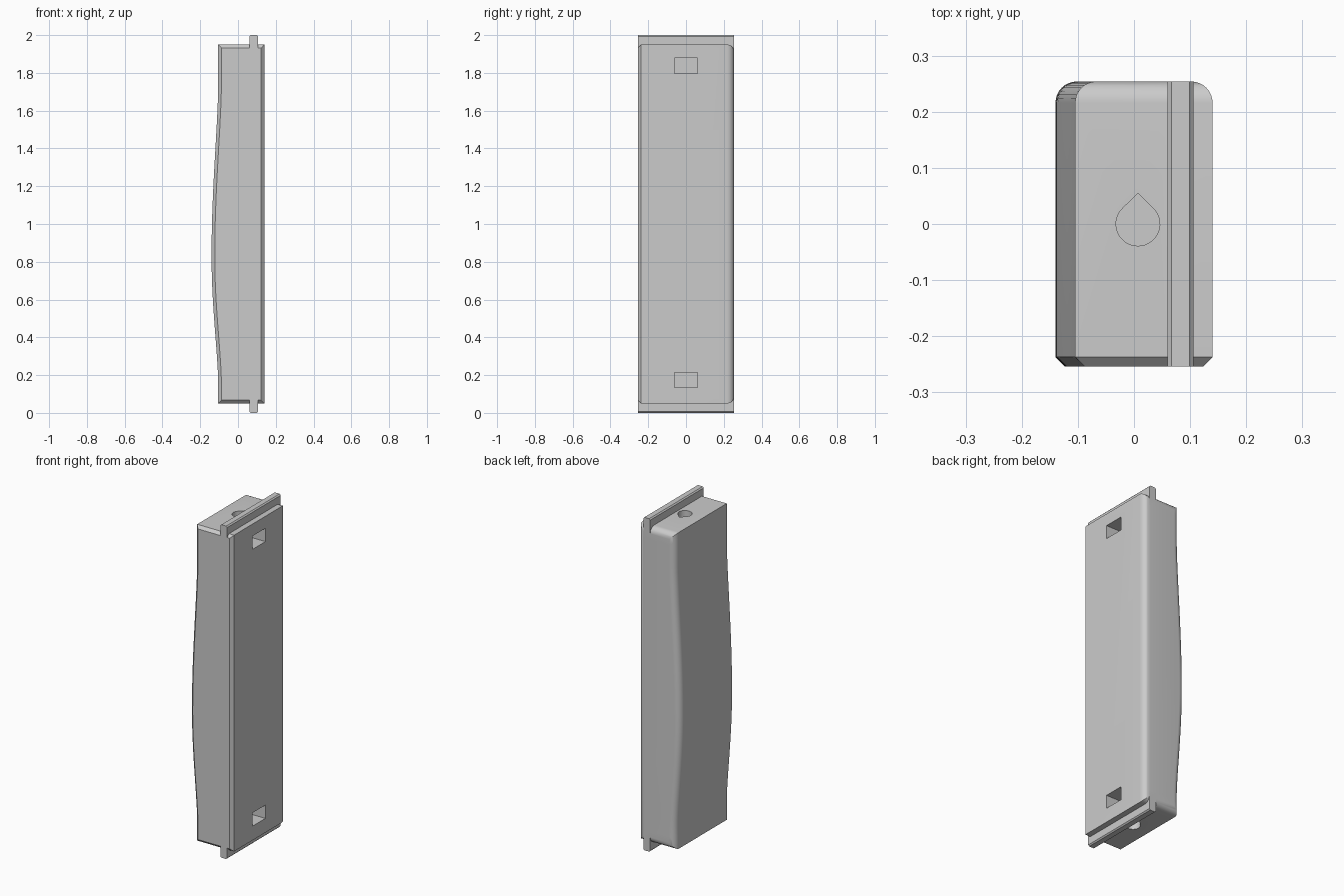
import bpy, bmesh, math

cube = bpy.data.objects.get("Cube")
if cube:
    bpy.data.objects.remove(cube, do_unlink=True)

grey = bpy.data.materials.new("plain grey")
grey.use_nodes = True
COLOUR = (0.6, 0.6, 0.6, 1)
grey.diffuse_color = COLOUR
grey.node_tree.nodes["Principled BSDF"].inputs["Base Color"].default_value = COLOUR

FRONT, BACK = -0.254, 0.254
LOW, HIGH, RIGHT = 0.05, 1.95, 0.14


def loft(name, rings):
    """Closed solid through matching rings of points."""
    bm = bmesh.new()
    loops = [[bm.verts.new(p) for p in ring] for ring in rings]
    n = len(loops[0])
    for a, b in zip(loops, loops[1:]):
        for i in range(n):
            j = (i + 1) % n
            bm.faces.new((a[i], a[j], b[j], b[i]))
    bm.faces.new(loops[0])
    bm.faces.new(loops[-1])
    bmesh.ops.recalc_face_normals(bm, faces=bm.faces)
    mesh = bpy.data.meshes.new(name)
    bm.to_mesh(mesh)
    bm.free()
    mesh.materials.append(grey)
    obj = bpy.data.objects.new(name, mesh)
    bpy.context.collection.objects.link(obj)
    return obj


def combine(target, tool, operation):
    """Apply a boolean and discard the tool."""
    mod = target.modifiers.new("boolean", 'BOOLEAN')
    mod.operation, mod.solver, mod.object = operation, 'EXACT', tool
    bpy.context.view_layer.objects.active = target
    bpy.ops.object.modifier_apply(modifier=mod.name)
    bpy.data.objects.remove(tool, do_unlink=True)


def grip_x(z):
    """Palm side: straight ends and a swell that peaks below the middle."""
    low, peak, high = 0.17, 0.83, 1.72
    if z <= low or z >= high:
        return -0.105
    t = (z - low) / (peak - low) if z < peak else (high - z) / (high - peak)
    return -0.105 - 0.035 * math.sin(t * math.pi / 2) ** 1.4


def body_ring(y, inset):
    """Side profile at depth y, shrunk inward by inset."""
    steps = 48
    lo, hi = LOW + inset, HIGH - inset
    zs = [lo + (hi - lo) * i / steps for i in range(steps + 1)]
    return ([(grip_x(z) + inset, y, z) for z in zs]
            + [(RIGHT - inset, y, hi), (RIGHT - inset, y, lo)])


# Handle body: chamfered front rim, rounded back rim
rings = [body_ring(FRONT, 0.017), body_ring(FRONT + 0.017, 0)]
radius = 0.038
for i in range(9):
    a = i / 8 * math.pi / 2
    rings.append(body_ring(BACK - radius * (1 - math.sin(a)), radius * (1 - math.cos(a))))
body = loft("handle_body", rings)

# Locating ridge on each end, with softened crest
for base, crest in ((HIGH - 0.07, 2.0), (LOW + 0.07, 0.0)):
    shoulder = crest + math.copysign(0.007, base - crest)
    section = [(0.06, base), (0.06, shoulder), (0.067, crest),
               (0.099, crest), (0.106, shoulder), (0.106, base)]
    ridge = loft("end_ridge", [[(x, y, z) for x, z in section] for y in (FRONT, BACK)])
    combine(body, ridge, 'UNION')

# Teardrop bolt bores and rectangular nut slots at both ends
arc = [math.radians(135 + 270 * i / 28) for i in range(29)]
drop = [(0.007 + 0.039 * math.cos(a), 0.039 * math.sin(a)) for a in arc] + [(0.007, 0.055)]
for start, end, slot in ((1.7, 2.1, 1.838), (-0.1, 0.3, 0.175)):
    bore = loft("bore_cutter", [[(x, y, z) for x, y in drop] for z in (start, end)])
    combine(body, bore, 'DIFFERENCE')
    corners = [(-0.062, slot - 0.04), (0.06, slot - 0.04), (0.06, slot + 0.04), (-0.062, slot + 0.04)]
    cutter = loft("slot_cutter", [[(x, y, z) for y, z in corners] for x in (-0.052, 0.2)])
    combine(body, cutter, 'DIFFERENCE')

# Smooth shading with crisp edges
bpy.ops.object.select_all(action='DESELECT')
body.select_set(True)
bpy.context.view_layer.objects.active = body
bpy.ops.object.shade_smooth_by_angle(angle=math.radians(30))
